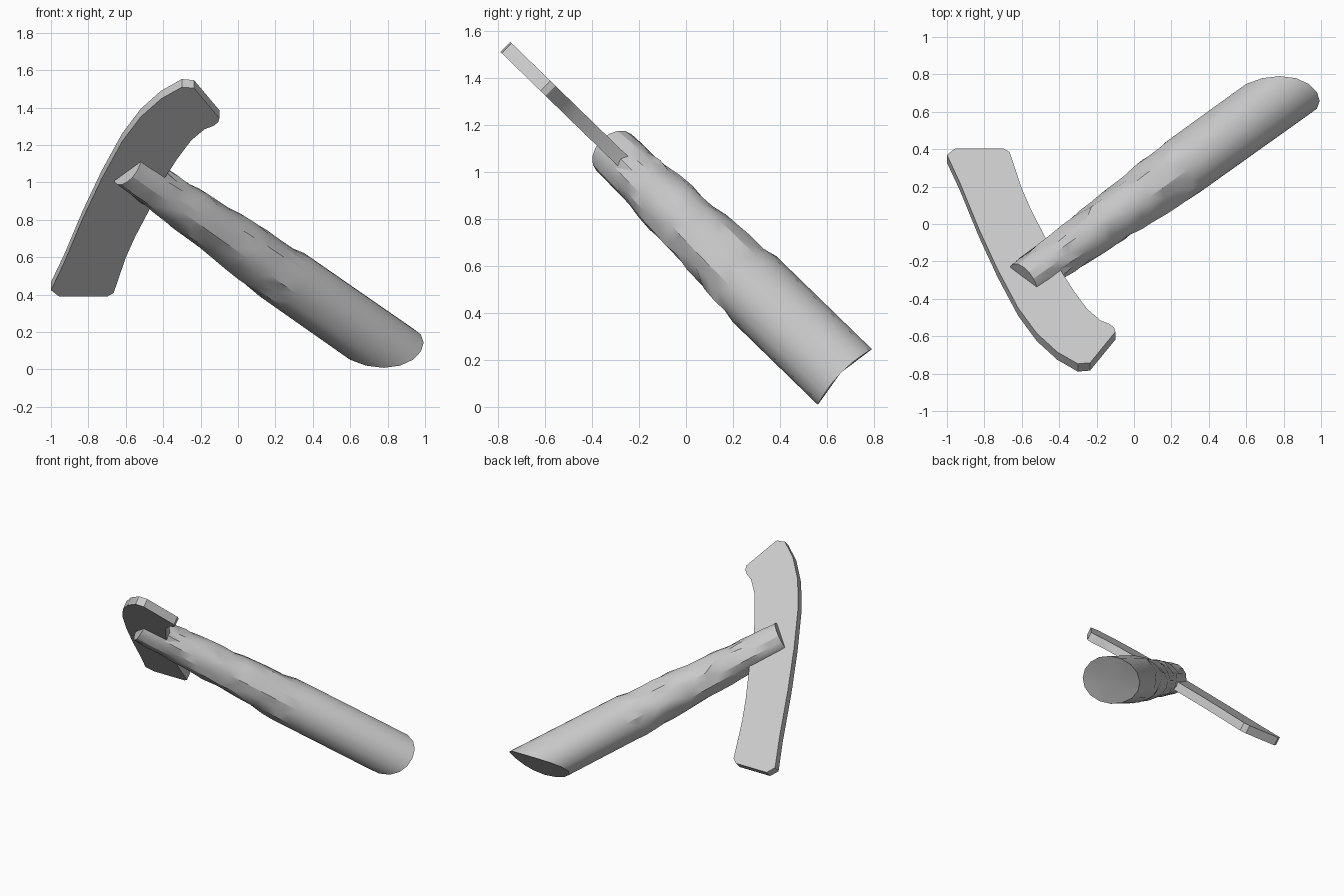
import bpy, bmesh, math, random
from mathutils import Vector

random.seed(4)
if "Cube" in bpy.data.objects:
    bpy.data.objects.remove(bpy.data.objects["Cube"])

grey = bpy.data.materials.new("plain grey")
grey.use_nodes = True
COLOUR = (0.6, 0.6, 0.6, 1)
grey.diffuse_color = COLOUR
grey.node_tree.nodes["Principled BSDF"].inputs["Base Color"].default_value = COLOUR

# Tilted plane shared by blade and handle: v runs along the blade, w through it
V = Vector((0, -0.717, 0.697))
W = Vector((0, 0.697, 0.717))
MID = 0.562


def point(x, v, w):
    return Vector((x, 0, 0)) + V * v + W * (MID + w)


def on_handle(a, p, w):
    # a runs along the handle, p across it within the tilted plane
    return point(0.72 * a + 0.694 * p, 0.72 * p - 0.694 * a, w)


def finish(bm, name, angle):
    bmesh.ops.recalc_face_normals(bm, faces=bm.faces)
    mesh = bpy.data.meshes.new(name)
    bm.to_mesh(mesh)
    bm.free()
    mesh.materials.append(grey)
    obj = bpy.data.objects.new(name, mesh)
    bpy.context.collection.objects.link(obj)
    bpy.ops.object.select_all(action="DESELECT")
    obj.select_set(True)
    bpy.context.view_layer.objects.active = obj
    bpy.ops.object.shade_smooth_by_angle(angle=math.radians(angle))
    return obj


# Blade: curved flat plate
outline = [
    (-1, .06), (-.955, .011), (-.7, .011), (-.665, .039), (-.6, .311),
    (-.55, .47), (-.46, .715), (-.39, .925), (-.32, 1.078), (-.25, 1.21),
    (-.18, 1.294), (-.13, 1.322), (-.105, 1.35), (-.1, 1.38),
    (-.235, 1.61), (-.3, 1.618), (-.41, 1.53), (-.52, 1.39), (-.62, 1.2),
    (-.73, .912), (-.83, .61), (-.93, .27),
]
bm = bmesh.new()
face = bm.faces.new([bm.verts.new(point(x, v, -0.03)) for x, v in outline])
grown = bmesh.ops.extrude_face_region(bm, geom=[face])["geom"]
bmesh.ops.translate(bm, vec=W * 0.06, verts=[g for g in grown if isinstance(g, bmesh.types.BMVert)])
finish(bm, "blade", 25)

# Handle: hewn neck widening into a smooth round grip with a scooped end
SIDES = 16
START, HEWN_END = -1.1, 0.12
STEPS = 13


def centre(a):
    return 0.29 - 0.034 * (a - START) / 1.94


bm = bmesh.new()
rings = []
for i in range(STEPS + 1):
    t = i / STEPS
    a = START + (HEWN_END - START) * t
    radius = 0.108 + 0.057 * t ** 1.3
    ring = []
    for k in range(SIDES):
        angle = 2 * math.pi * k / SIDES
        rough = 0 if i in (0, STEPS) else 1
        r = radius * (1 + rough * random.uniform(-0.06, 0.06))
        slide = rough * random.uniform(-0.02, 0.02)
        ring.append(bm.verts.new(on_handle(a + slide, centre(a) + r * math.cos(angle), r * math.sin(angle))))
    rings.append(ring)

# Scooped rim of the grip
rim = []
for k in range(SIDES):
    angle = 2 * math.pi * k / SIDES
    p = 0.256 + 0.165 * math.cos(angle)
    v = -0.396 + 0.024 * math.cos(angle) ** 2
    rim.append(bm.verts.new(on_handle((0.72 * p - v) / 0.694, p, 0.165 * math.sin(angle))))
rings.append(rim)

for lower, upper in zip(rings, rings[1:]):
    for k in range(SIDES):
        n = (k + 1) % SIDES
        bm.faces.new((lower[k], lower[n], upper[n], upper[k]))
hub = bm.verts.new(on_handle(0.8, 0.256, 0))
for k in range(SIDES):
    bm.faces.new((rim[k], rim[(k + 1) % SIDES], hub))
bm.faces.new(rings[0])
# Split the hewn quads into facets
bmesh.ops.triangulate(bm, faces=[f for f in bm.faces if len(f.verts) == 4 and f.calc_area() < 0.01])
finish(bm, "handle", 24)
